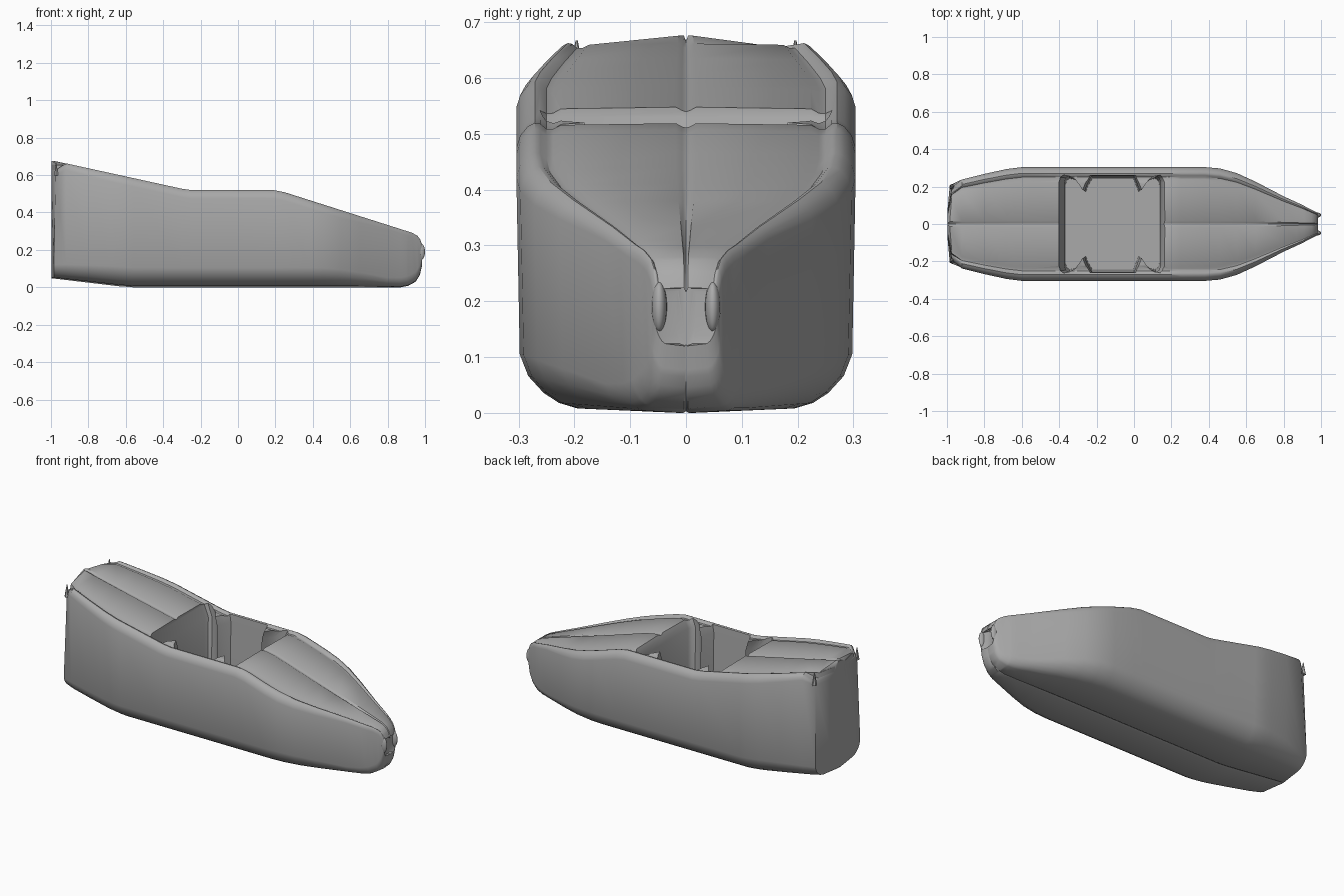
import bpy, bmesh, math
from mathutils import Vector

if "Cube" in bpy.data.objects:
    bpy.data.objects.remove(bpy.data.objects["Cube"])

grey = bpy.data.materials.new("hull_grey")
grey.use_nodes = True
grey.diffuse_color = (0.4, 0.4, 0.4, 1)
grey.node_tree.nodes["Principled BSDF"].inputs["Base Color"].default_value = (0.4, 0.4, 0.4, 1)


def lerp(knots, x):
    """Piecewise linear curve through (x, value) knots."""
    for (x0, v0), (x1, v1) in zip(knots, knots[1:]):
        if x <= x1:
            return v0 + (v1 - v0) * max(0, (x - x0) / (x1 - x0))
    return knots[-1][1]


def mirror_ring(half):
    """Close a half outline, running from y=0 to y=0, across the middle."""
    return half + [Vector((p.x, -p.y, p.z)) for p in reversed(half[1:-1])]


def loft(name, rings):
    """Skin a row of equal rings and cap both ends."""
    bm = bmesh.new()
    rows = [[bm.verts.new(p) for p in ring] for ring in rings]
    n = len(rows[0])
    for a, b in zip(rows, rows[1:]):
        for i in range(n):
            j = (i + 1) % n
            bm.faces.new((a[i], a[j], b[j], b[i]))
    bm.faces.new(rows[0])
    bm.faces.new(rows[-1])
    bmesh.ops.recalc_face_normals(bm, faces=bm.faces)
    mesh = bpy.data.meshes.new(name)
    bm.to_mesh(mesh)
    bm.free()
    obj = bpy.data.objects.new(name, mesh)
    bpy.context.collection.objects.link(obj)
    mesh.materials.append(grey)
    return obj


def smooth(obj, angle):
    bpy.ops.object.select_all(action='DESELECT')
    obj.select_set(True)
    bpy.context.view_layer.objects.active = obj
    bpy.ops.object.shade_smooth_by_angle(angle=math.radians(angle))


# Plan half-width, deck line and keel line along the length
WIDTH = [(-.985, .212), (-.92, .238), (-.8, .268), (-.68, .294), (-.6, .304), (.38, .304),
         (.46, .297), (.55, .272), (.65, .226), (.8, .148), (.9, .102), (.95, .075), (.985, .058)]
DECK = [(-.985, .677), (-.3, .527), (-.25, .52), (.19, .52), (.25, .508), (.93, .292),
        (.96, .275), (.975, .255), (.985, .225)]
KEEL = [(-.985, .047), (-.64, .006), (-.56, 0), (.87, 0), (.91, .008), (.95, .03),
        (.972, .065), (.985, .12)]


def section(x):
    """Half outline: keel groove, bilge, side, rolled rim, side groove, deck, deck crease."""
    w, t, b = lerp(WIDTH, x), lerp(DECK, x), lerp(KEEL, x)
    s = min(1, w / .3)
    k = max(s, .5)
    bottom = [(0, .006), (.04, 0), (.64, .008), (.75, .018), (.84, .036), (.93, .066), (.98, .105)]
    rim = [(0, .045), (.007, .023), (.02, .007), (.033, 0), (.043, .002),
           (.054, .011), (.066, .011), (.08, .004)]
    pts = [Vector((x, w * f, b + z * k)) for f, z in bottom]
    for d, z in rim:
        p = Vector((x, w - d * s, t - z * k))
        if x < -.96:                      # crumpled stern corner
            p += Vector((.01, -.018, -.05 if d < .05 else -.015))
        pts.append(p)
    pts += [Vector((x, .018 * s, t - .001)), Vector((x, .007 * s, t - .007)), Vector((x, 0, t - .009))]
    return pts


def pinch(half, x):
    """End cap ring drawn in towards the middle."""
    return [Vector((x, p.y * .3, p.z)) for p in half]


stations = sorted({x for curve in (WIDTH, DECK, KEEL) for x, _ in curve})
halves = [section(x) for x in stations]
halves = [pinch(halves[0], -.998)] + halves + [pinch(halves[-1], .972)]
hull = loft("hull", [mirror_ring(h) for h in halves])

# Cockpit well with two pairs of side ribs, tapering to the floor
outline = [(-.4, 0), (-.4, .225), (-.393, .25), (-.375, .262), (-.345, .256), (-.315, .237),
           (-.295, .21), (-.278, .182), (-.263, .22), (-.238, .261), (.012, .261), (.03, .22),
           (.045, .182), (.062, .21), (.085, .237), (.115, .256), (.145, .262), (.162, .25),
           (.17, .225), (.17, 0)]


def well_ring(z, fx, fy):
    mid = -.115
    return mirror_ring([Vector((mid + (x - mid) * fx, y * fy, z)) for x, y in outline])


cutter = loft("cockpit_cutter", [well_ring(.05, .88, .93), well_ring(.47, .9, .985),
                                 well_ring(.53, 1, 1), well_ring(.8, 1, 1)])
cutter.hide_render = True
cut = hull.modifiers.new("cockpit", 'BOOLEAN')
cut.operation = 'DIFFERENCE'
cut.solver = 'EXACT'
cut.object = cutter
bpy.context.view_layer.objects.active = hull
bpy.ops.object.modifier_apply(modifier=cut.name)
bpy.data.objects.remove(cutter)
smooth(hull, 38)

# Torn stern horns and folded nose tips on both sides
for side, label in ((1, "back"), (-1, "front")):
    bpy.ops.mesh.primitive_cone_add(vertices=6, radius1=.016, radius2=.002, depth=.07,
                                    location=(-.972, side * .196, .632))
    horn = bpy.context.object
    horn.name = "stern_horn_" + label
    horn.scale.x = .8
    bpy.ops.mesh.primitive_uv_sphere_add(segments=16, ring_count=10, radius=1,
                                         location=(.977, side * .048, .19))
    tip = bpy.context.object
    tip.name = "nose_tip_" + label
    tip.scale = (.023, .014, .045)
    for part in (horn, tip):
        part.data.materials.append(grey)
        smooth(part, 40)
